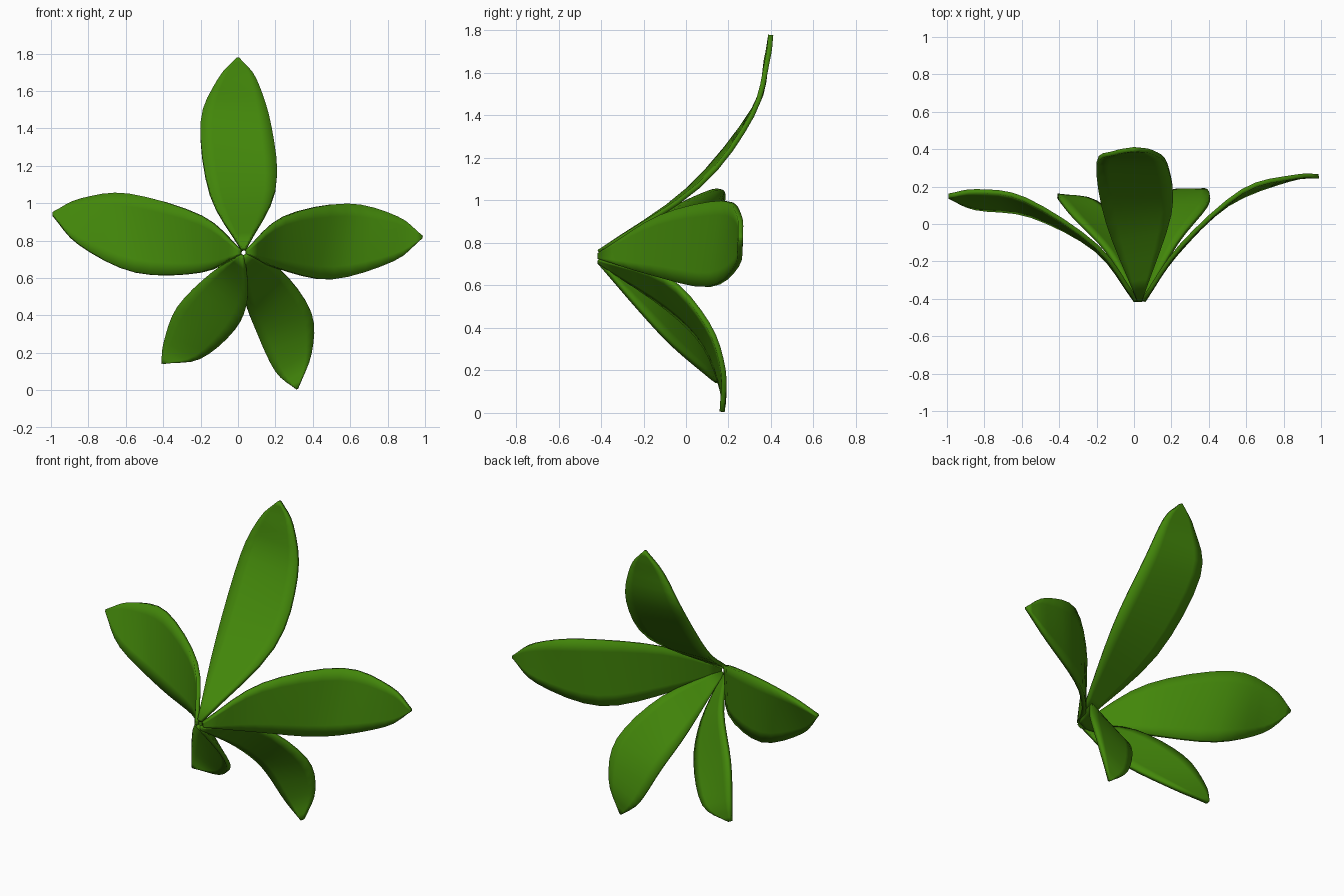
import bpy
from mathutils import Vector

if "Cube" in bpy.data.objects:
    bpy.data.objects.remove(bpy.data.objects["Cube"])

BASE = Vector((0.03, -0.41, 0.735))
ROWS, COLS = 16, 6

mat = bpy.data.materials.new("leaf_green")
mat.diffuse_color = (0.055, 0.24, 0.003, 1)
mat.use_nodes = True
mat.node_tree.nodes["Principled BSDF"].inputs["Base Color"].default_value = mat.diffuse_color


def spline(pts, t):
    """Catmull-Rom curve through pts, t from 0 to 1."""
    p = [2 * pts[0] - pts[1]] + pts + [2 * pts[-1] - pts[-2]]
    s = t * (len(pts) - 1)
    i = min(int(s), len(pts) - 2)
    u = s - i
    a, b, c, d = p[i:i + 4]
    return 0.5 * (2 * b + (c - a) * u + (2 * a - 5 * b + 4 * c - d) * u**2
                  + (3 * b - a - 3 * c + d) * u**3)


def leaf_edge(points, tip):
    """One leaf edge: starts on a small ring round the base, ends at a blunt tip."""
    pts = [Vector(p) for p in points]
    out = pts[0] - BASE
    out.y = 0
    return [BASE + out.normalized() * 0.024] + pts + [tip.lerp(pts[-1], 0.05)]


def make_leaf(name, tip, *edges):
    """Blade stretched between two edge curves and given thickness."""
    a, b = (leaf_edge(e, Vector(tip)) for e in edges)
    verts, faces = [], []
    for r in range(ROWS + 1):
        pa, pb = spline(a, r / ROWS), spline(b, r / ROWS)
        verts += [pa.lerp(pb, c / COLS) for c in range(COLS + 1)]
    n = COLS + 1
    for r in range(ROWS):
        for c in range(COLS):
            i = r * n + c
            faces.append((i, i + 1, i + n + 1, i + n))
    me = bpy.data.meshes.new(name)
    me.from_pydata(verts, [], faces)
    me.polygons.foreach_set("use_smooth", [True] * len(faces))
    me.materials.append(mat)
    ob = bpy.data.objects.new(name, me)
    bpy.context.collection.objects.link(ob)
    sol = ob.modifiers.new("thickness", 'SOLIDIFY')
    sol.thickness = 0.024
    sol.offset = 0


# Leaves: tip, then both edges from base to tip
make_leaf("top_leaf", (0, .4, 1.785),
          [(-.15, .01, 1.05), (-.2, .32, 1.43), (-.11, .378, 1.66)],
          [(.2, .06, 1.07), (.18, .31, 1.4), (.1, .383, 1.66)])
make_leaf("right_leaf", (.995, .257, .82),
          [(.25, -.12, .93), (.58, .175, .998), (.85, .25, .93)],
          [(.22, -.165, .65), (.5, .105, .593), (.83, .238, .69)])
make_leaf("left_leaf", (-1, .15, .945),
          [(-.2, -.12, .935), (-.58, .13, 1.05), (-.84, .175, 1.022)],
          [(-.2, -.14, .63), (-.55, .045, .63), (-.85, .085, .78)])
make_leaf("lower_left_leaf", (-.41, .152, .14),
          [(-.14, -.15, .63), (-.32, .04, .45), (-.395, .13, .26)],
          [(.045, -.22, .49), (-.02, -.06, .32), (-.2, .115, .172)])
make_leaf("lower_right_leaf", (.318, .17, 0),
          [(.23, -.1, .64), (.39, .1, .42), (.393, .175, .2)],
          [(.04, -.08, .485), (.1, .09, .31), (.2, .172, .1)])
